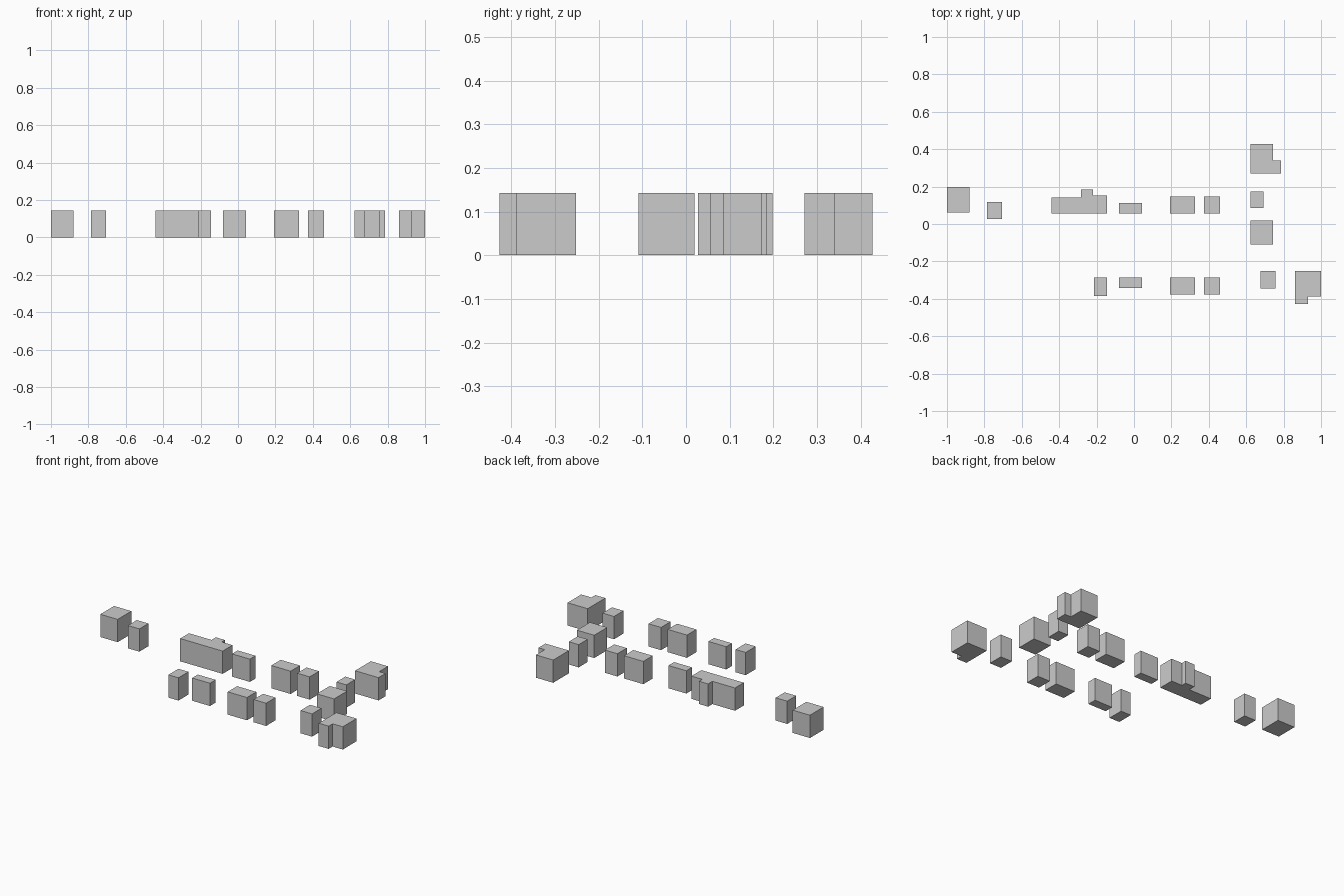
import bpy, bmesh

if "Cube" in bpy.data.objects:
    bpy.data.objects.remove(bpy.data.objects["Cube"])

HEIGHT = 0.143


def block(name, outline):
    """Extrude a counter-clockwise footprint from the ground to roof height."""
    bm = bmesh.new()
    face = bm.faces.new([bm.verts.new((x, y, 0)) for x, y in outline])
    top = bmesh.ops.extrude_face_region(bm, geom=[face], use_keep_orig=True)
    verts = [g for g in top["geom"] if isinstance(g, bmesh.types.BMVert)]
    bmesh.ops.translate(bm, verts=verts, vec=(0, 0, HEIGHT))
    bmesh.ops.recalc_face_normals(bm, faces=bm.faces)
    mesh = bpy.data.meshes.new(name)
    bm.to_mesh(mesh)
    bm.free()
    bpy.context.collection.objects.link(bpy.data.objects.new(name, mesh))


def box(name, x0, x1, y0, y1):
    block(name, [(x0, y0), (x1, y0), (x1, y1), (x0, y1)])


# Detached blocks at the left end
box("left_end_block", -1.0, -0.88, 0.062, 0.198)
box("left_small_block", -0.785, -0.705, 0.028, 0.117)

# Long block in the back row with a stepped rear and a bump
block("long_back_block", [(-0.44, 0.055), (-0.145, 0.055), (-0.145, 0.153),
                          (-0.22, 0.153), (-0.22, 0.185), (-0.283, 0.185),
                          (-0.283, 0.142), (-0.44, 0.142)])

# Two facing rows: (x0, x1, depth), back row and front row
for i, (x0, x1, depth) in enumerate([(-0.08, 0.044, 0.056),
                                     (0.193, 0.327, 0.093),
                                     (0.373, 0.46, 0.093)]):
    box(f"back_row_block_{i}", x0, x1, 0.055, 0.055 + depth)
    box(f"front_row_block_{i}", x0, x1, -0.285 - depth, -0.285)
box("front_row_left_block", -0.215, -0.145, -0.384, -0.285)

# Cross column on the right
box("column_middle_block", 0.624, 0.744, -0.109, 0.02)
box("column_small_block", 0.624, 0.693, 0.086, 0.174)
block("column_back_corner", [(0.624, 0.271), (0.787, 0.271), (0.787, 0.34),
                             (0.744, 0.34), (0.744, 0.427), (0.624, 0.427)])

# Right end of the front row
box("right_small_block", 0.677, 0.757, -0.346, -0.252)
block("right_end_corner", [(0.86, -0.427), (0.929, -0.427), (0.929, -0.388),
                           (1.0, -0.388), (1.0, -0.252), (0.86, -0.252)])
